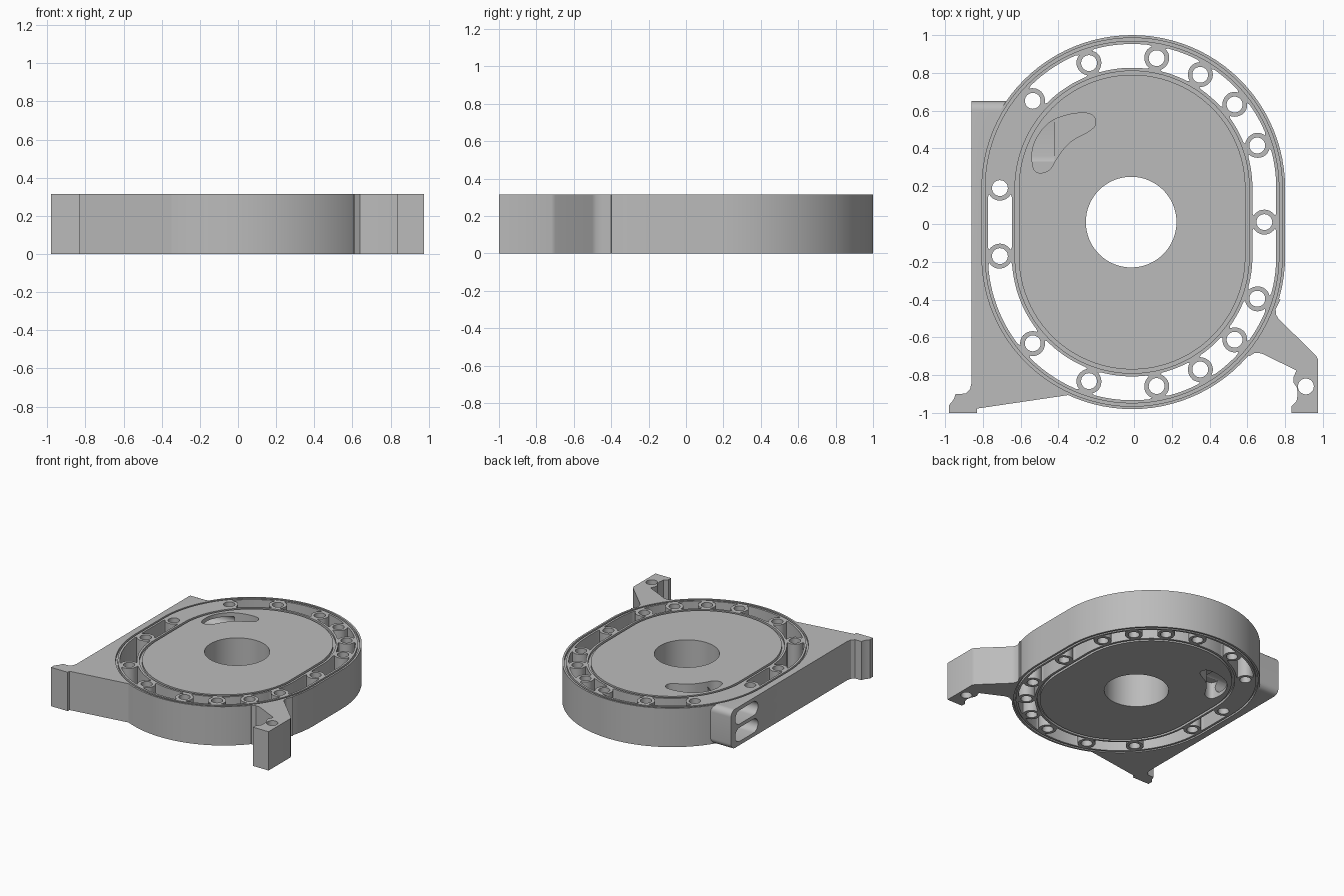
import bpy, bmesh, math
from math import pi, sin, cos, radians

if "Cube" in bpy.data.objects:
    bpy.data.objects.remove(bpy.data.objects["Cube"])

H = 0.315                # plate thickness
CX, CY = -0.01, 0.01     # housing centre
OFF = 0.18               # half length of the straight sides
R = 0.70                 # bolt track radius
LENGTH = 4 * OFF + 2 * pi * R

metal = bpy.data.materials.new("cast_grey")
metal.use_nodes = True
grey = (0.5, 0.5, 0.5, 1)
metal.diffuse_color = grey
metal.node_tree.nodes["Principled BSDF"].inputs["Base Color"].default_value = grey


def track(s, r):
    """Point at distance s along the oval bolt track, at radius r."""
    s %= LENGTH
    arc = pi * R
    if s < OFF:
        x, y = r, s
    elif s < OFF + arc:
        t = (s - OFF) / R
        x, y = r * cos(t), OFF + r * sin(t)
    elif s < 3 * OFF + arc:
        x, y = -r, 2 * OFF + arc - s
    elif s < 3 * OFF + 2 * arc:
        t = pi + (s - 3 * OFF - arc) / R
        x, y = r * cos(t), -OFF + r * sin(t)
    else:
        x, y = r, s - LENGTH
    return CX + x, CY + y


def oval(r, n=48):
    return [(CX + r * cos(t), CY + off + r * sin(t))
            for start, off in ((0, OFF), (pi, -OFF))
            for t in (start + pi * i / n for i in range(n + 1))]


def circle(x, y, r, n=32):
    return [(x + r * cos(2 * pi * i / n), y + r * sin(2 * pi * i / n)) for i in range(n)]


def rounded(pts, times=3):
    """Corner cutting of a closed outline."""
    for _ in range(times):
        out = []
        for (ax, ay), (bx, by) in zip(pts, pts[1:] + pts[:1]):
            out += [(ax * .75 + bx * .25, ay * .75 + by * .25),
                    (ax * .25 + bx * .75, ay * .25 + by * .75)]
        pts = out
    return pts


def prism(bm, pts, z0, z1):
    low = [bm.verts.new((x, y, z0)) for x, y in pts]
    top = [bm.verts.new((x, y, z1)) for x, y in pts]
    bm.faces.new(low[::-1])
    bm.faces.new(top)
    for i in range(len(pts)):
        j = (i + 1) % len(pts)
        bm.faces.new((low[i], low[j], top[j], top[i]))


def ring(bm, r0, r1, z0, z1):
    loops = [[bm.verts.new((x, y, z)) for x, y in oval(r)]
             for r, z in ((r0, z0), (r1, z0), (r1, z1), (r0, z1))]
    for a, b in zip(loops, loops[1:] + loops[:1]):
        for i in range(len(a)):
            j = (i + 1) % len(a)
            bm.faces.new((a[i], a[j], b[j], b[i]))


def finish(bm, name):
    bmesh.ops.recalc_face_normals(bm, faces=bm.faces)
    mesh = bpy.data.meshes.new(name)
    bm.to_mesh(mesh)
    bm.free()
    obj = bpy.data.objects.new(name, mesh)
    bpy.context.collection.objects.link(obj)
    mesh.materials.append(metal)
    return obj


def combine(target, other, operation):
    mod = target.modifiers.new(operation.lower(), "BOOLEAN")
    mod.operation, mod.solver, mod.object = operation, "EXACT", other
    bpy.context.view_layer.objects.active = target
    bpy.ops.object.modifier_apply(modifier=mod.name)
    bpy.data.objects.remove(other)


# Oval housing body
bm = bmesh.new()
prism(bm, oval(0.81), 0, H)
housing = finish(bm, "engine_side_housing")

# Left flange with its foot; the back end has rounded edges
bm = bmesh.new()
prism(bm, [(-.5, .65), (-.86, .65), (-.86, -.84), (-.868, -.875), (-.89, -.898), (-.945, -.9),
           (-.955, -.93), (-.98, -.96), (-.98, -1), (-.83, -1), (-.83, -.977),
           (-.33, -.903), (-.3, -.6)], 0, H)
ends = [e for e in bm.edges if all(v.co.y > .64 for v in e.verts)
        and abs(e.verts[0].co.z - e.verts[1].co.z) < .01]
bmesh.ops.bevel(bm, geom=ends, offset=.05, segments=8, profile=.5, affect="EDGES")
combine(housing, finish(bm, "left_flange"), "UNION")

# Right mounting arm
bm = bmesh.new()
prism(bm, [(.6, -.35), (.775, -.4), (.75, -.45), (.752, -.48), (.765, -.502), (.965, -.698),
           (.975, -.72), (.975, -1), (.835, -1), (.835, -.965), (.86, -.94), (.867, -.9),
           (.862, -.865), (.845, -.84), (.843, -.815), (.86, -.775), (.675, -.685),
           (.64, -.682), (.61, -.7), (.5, -.6)], 0, H)
combine(housing, finish(bm, "right_arm"), "UNION")

# Bolt positions along the track, mirrored front to back
upper = [OFF + R * radians(a) for a in (18.8, 39.2, 59, 79.3, 109, 138.7, 180)]
bolts = [0] + upper + [LENGTH - s for s in reversed(upper)]

# Bore, bolt holes, coolant slots and seal grooves
bm = bmesh.new()
prism(bm, circle(-.015, .01, .24, 64), -.1, H + .1)
prism(bm, circle(.91, -.86, .042), -.1, H + .1)
for s in bolts:
    prism(bm, circle(*track(s, R), .042), -.1, H + .1)

BOSS, WALL, HORN = .066, .063, .047
sweep = [radians(a) for a in range(-60, 61, 12)]
for i, (s0, s1) in enumerate(zip(bolts, bolts[1:] + [LENGTH])):
    if i == 6:           # solid wall beside the intake port
        continue
    n = 16
    along = [s0 + HORN + (s1 - s0 - 2 * HORN) * k / n for k in range(n + 1)]
    outline = [track(s, R - WALL) for s in along]
    outline += [track(s1 - BOSS * cos(a), R + BOSS * sin(a)) for a in sweep]
    outline += [track(s, R + WALL) for s in reversed(along)]
    outline += [track(s0 + BOSS * cos(a), R + BOSS * sin(a)) for a in reversed(sweep)]
    prism(bm, outline, -.1, H + .1)

for r0, r1 in ((.6, .62), (.78, .795)):
    ring(bm, r0, r1, H - .02, H + .05)
    ring(bm, r0, r1, -.05, .02)
combine(housing, finish(bm, "hole_cutter"), "DIFFERENCE")

# Kidney intake ports on both faces
kidney = rounded([(-.54, .3), (-.54, .42), (-.46, .54), (-.34, .585), (-.22, .59), (-.195, .53),
                  (-.235, .49), (-.34, .44), (-.41, .35), (-.445, .28), (-.51, .265)])
bm = bmesh.new()
prism(bm, kidney, .18, H + .1)
prism(bm, kidney, -.1, H - .18)
combine(housing, finish(bm, "port_cutter"), "DIFFERENCE")

# Two stacked intake ducts from the left side
bm = bmesh.new()
RAD = .056
for z in (.087, H - .087):
    profile = [(y + RAD * cos(t), z + RAD * sin(t))
               for y, start in ((.54, -pi / 2), (.36, pi / 2))
               for t in (start + pi * k / 12 for k in range(13))]
    a, b = ([bm.verts.new((x, y, zz)) for y, zz in profile] for x in (-1, -.42))
    bm.faces.new(a)
    bm.faces.new(b)
    for k in range(len(a)):
        j = (k + 1) % len(a)
        bm.faces.new((a[k], a[j], b[j], b[k]))
combine(housing, finish(bm, "duct_cutter"), "DIFFERENCE")

# Smooth curved walls, sharp edges
bpy.ops.object.select_all(action="DESELECT")
housing.select_set(True)
bpy.context.view_layer.objects.active = housing
bpy.ops.object.shade_smooth_by_angle(angle=radians(30))
